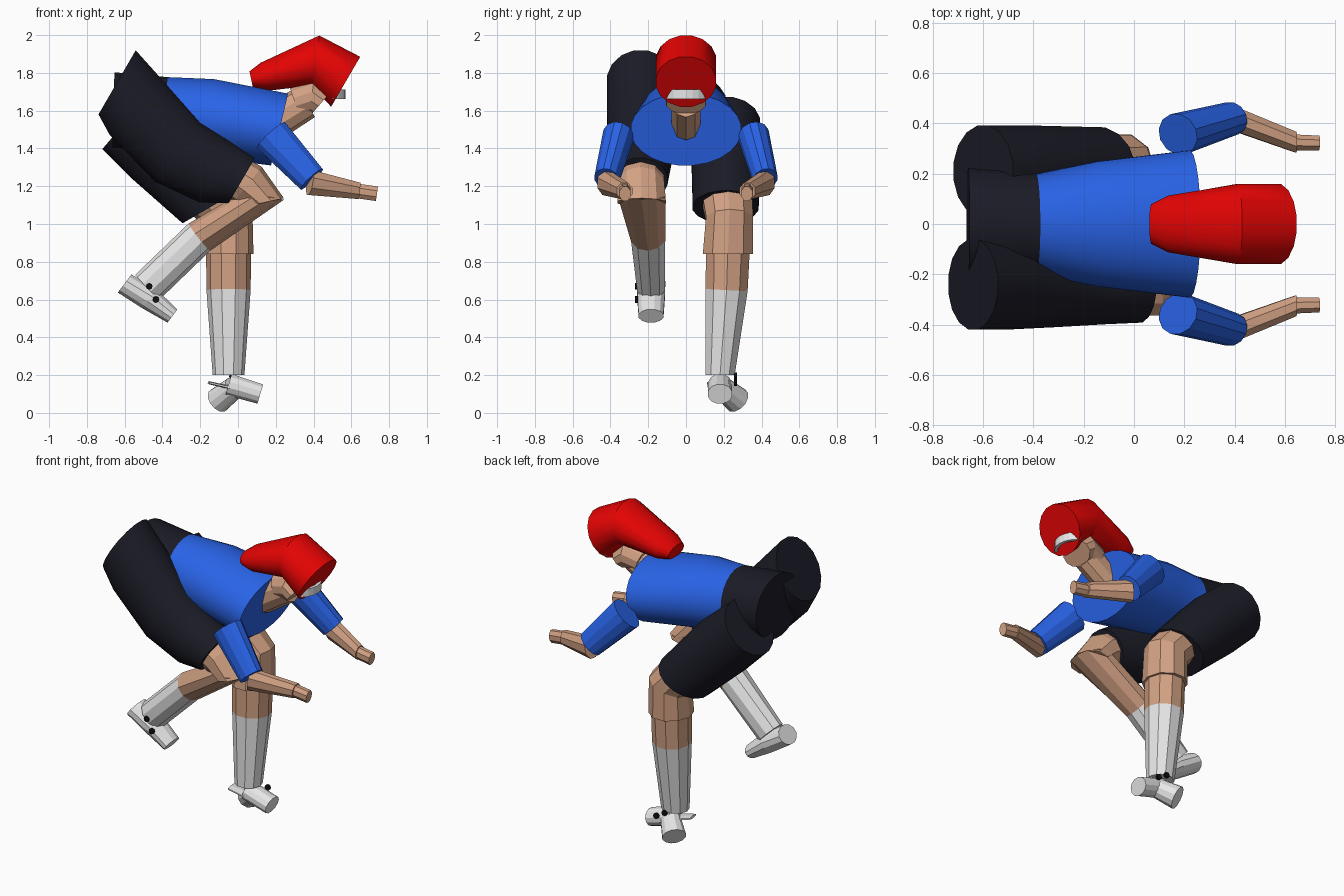
import bpy, bmesh, math
from mathutils import Vector, Matrix

cube = bpy.data.objects.get("Cube")
if cube:
    bpy.data.objects.remove(cube, do_unlink=True)


def material(name, r, g, b):
    mat = bpy.data.materials.new(name)
    mat.use_nodes = True
    mat.diffuse_color = (r, g, b, 1)
    node = next(n for n in mat.node_tree.nodes if n.type == 'BSDF_PRINCIPLED')
    node.inputs["Base Color"].default_value = (r, g, b, 1)
    node.inputs["Roughness"].default_value = 0.7
    return mat


RED = material("helmet red", 0.78, 0.001, 0.001)
BLUE = material("shirt blue", 0.022, 0.125, 0.8)
DARK = material("shorts charcoal", 0.011, 0.011, 0.02)
SKIN = material("skin tan", 0.65, 0.36, 0.23)
WHITE = material("sock white", 0.84, 0.84, 0.84)
BLACK = material("button black", 0.005, 0.005, 0.005)


def finish(name, bm, mats, smooth=False):
    bmesh.ops.recalc_face_normals(bm, faces=bm.faces)
    mesh = bpy.data.meshes.new(name)
    bm.to_mesh(mesh)
    bm.free()
    obj = bpy.data.objects.new(name, mesh)
    bpy.context.scene.collection.objects.link(obj)
    for mat in mats:
        mesh.materials.append(mat)
    if smooth:
        bpy.ops.object.select_all(action='DESELECT')
        obj.select_set(True)
        bpy.context.view_layer.objects.active = obj
        bpy.ops.object.shade_smooth_by_angle(angle=math.radians(35))
    return obj


def tube(name, rings, mats, sides=10, smooth=False, ends=(None, None), bands=None):
    """Loft ellipses (x, y, z, half width, half height); ends give (x, z) cap normals."""
    bm = bmesh.new()
    points = [Vector(r[:3]) for r in rings]
    loops = []
    last = len(rings) - 1
    for i, (x, y, z, width, height) in enumerate(rings):
        ahead = (points[min(i + 1, last)] - points[i]).normalized()
        behind = (points[i] - points[max(i - 1, 0)]).normalized()
        axis = (ahead + behind).normalized()
        cap = ends[0] if i == 0 else ends[1] if i == last else None
        if cap:
            axis = Vector((cap[0], 0, cap[1])).normalized()
        side = Vector((0, 1, 0))
        side = (side - axis * axis.dot(side)).normalized()
        up = axis.cross(side)
        loop = []
        for k in range(sides):
            a = math.tau * (k + 0.5) / sides
            loop.append(bm.verts.new(points[i] + side * width * math.cos(a) + up * height * math.sin(a)))
        loops.append(loop)
    for i in range(last):
        for k in range(sides):
            j = (k + 1) % sides
            face = bm.faces.new((loops[i][k], loops[i][j], loops[i + 1][j], loops[i + 1][k]))
            face.material_index = bands[i] if bands else 0
    bm.faces.new(loops[0]).material_index = bands[0] if bands else 0
    bm.faces.new(loops[-1]).material_index = bands[-1] if bands else 0
    return finish(name, bm, mats, smooth)


def button(name, x, y, z):
    bm = bmesh.new()
    bmesh.ops.create_cone(bm, cap_ends=True, segments=8, radius1=0.018, radius2=0.018, depth=0.016,
                          matrix=Matrix.Translation((x, y, z)) @ Matrix.Rotation(math.pi / 2, 4, 'X'))
    finish(name, bm, [BLACK])


# Trunk: shirt with the seat of the shorts behind it
tube("trunk", [(-0.66, 0, 1.605, 0.225, 0.2), (-0.39, 0, 1.575, 0.2, 0.205),
               (-0.15, 0, 1.56, 0.25, 0.21), (0.22, 0, 1.50, 0.295, 0.197)],
     [DARK, BLUE], 24, True, ((1, -0.03), (0.97, -0.23)), (0, 1, 1))

# Shorts legs
tube("front_shorts_leg", [(-0.64, -0.24, 1.75, 0.183, 0.2), (-0.525, -0.24, 1.6, 0.183, 0.205),
                          (-0.32, -0.24, 1.38, 0.173, 0.2), (-0.13, -0.245, 1.28, 0.157, 0.185),
                          (0.02, -0.245, 1.23, 0.15, 0.14)],
     [DARK], 16, True, ((0.86, -0.5), (0.86, -0.5)))
tube("back_shorts_leg", [(-0.6, 0.21, 1.535, 0.185, 0.185), (-0.42, 0.21, 1.37, 0.185, 0.195),
                         (-0.145, 0.21, 1.09, 0.178, 0.175)],
     [DARK], 16, True, ((0.76, -0.65), (0.5, -0.86)))

# Front leg, lifted behind
tube("front_knee", [(-0.06, -0.24, 1.28, 0.125, 0.11), (0.05, -0.24, 1.21, 0.13, 0.12),
                    (0.145, -0.235, 1.115, 0.135, 0.1)], [SKIN], ends=(None, (0.2, -0.9)))
tube("front_shin", [(0.135, -0.235, 1.15, 0.132, 0.11), (-0.205, -0.2, 0.93, 0.095, 0.092),
                    (-0.48, -0.185, 0.665, 0.077, 0.092)],
     [SKIN, WHITE], ends=((-0.2, -1), None), bands=(0, 1))
tube("front_shoe", [(-0.6, -0.185, 0.685, 0.078, 0.062), (-0.47, -0.185, 0.605, 0.075, 0.065),
                    (-0.347, -0.185, 0.513, 0.068, 0.045)],
     [WHITE], 12, False, ((0.8, -0.6), None))

# Back leg, standing
tube("back_knee", [(-0.14, 0.22, 1.13, 0.14, 0.13), (-0.05, 0.23, 1.03, 0.13, 0.135),
                   (-0.05, 0.222, 0.84, 0.14, 0.132)], [SKIN], ends=(None, (0, -1)))
tube("back_shin", [(-0.05, 0.225, 0.98, 0.125, 0.12), (-0.05, 0.215, 0.65, 0.117, 0.117),
                   (-0.05, 0.18, 0.2, 0.082, 0.084)],
     [SKIN, WHITE], ends=((0, -1), (0, -1)), bands=(0, 1))
tube("back_shoe_toe", [(-0.05, 0.18, 0.15, 0.065, 0.06), (0.118, 0.18, 0.1, 0.067, 0.055)],
     [WHITE], 12)
tube("back_shoe_heel", [(-0.02, 0.19, 0.135, 0.06, 0.06), (-0.105, 0.272, 0.066, 0.073, 0.07)],
     [WHITE], 12)
tube("back_shoe_tongue", [(-0.155, 0.15, 0.16, 0.045, 0.008), (0.0, 0.17, 0.125, 0.06, 0.01)],
     [WHITE], 6)

# Shoe buttons
for label, x, y, z in (("front_upper", -0.47, -0.262, 0.67), ("front_lower", -0.435, -0.262, 0.6),
                       ("back_upper", -0.03, 0.262, 0.195), ("back_lower", 0.03, 0.262, 0.16)):
    button(label + "_button", x, y, z)

# Arms, one each side of the trunk
for label, s in (("front", -1), ("back", 1)):
    tube(label + "_sleeve", [(0.175, s * 0.357, 1.47, 0.084, 0.104), (0.39, s * 0.42, 1.237, 0.067, 0.082)],
         [BLUE], 12)
    tube(label + "_forearm", [(0.38, s * 0.425, 1.22, 0.05, 0.072), (0.645, s * 0.325, 1.175, 0.045, 0.047)],
         [SKIN], 8, False, (None, (0.99, -0.1)))
    tube(label + "_hand", [(0.63, s * 0.325, 1.175, 0.034, 0.042), (0.735, s * 0.322, 1.16, 0.032, 0.042)],
         [SKIN], 8)

# Neck flaring into the face
tube("neck", [(0.17, 0, 1.53, 0.08, 0.1), (0.36, 0, 1.645, 0.08, 0.092)], [SKIN])
tube("face", [(0.3, 0, 1.645, 0.083, 0.085), (0.39, 0, 1.675, 0.11, 0.095), (0.44, 0, 1.64, 0.108, 0.078)],
     [SKIN], 12, False, (None, (0.75, -0.65)))

# Helmet swept backwards
tube("helmet", [(0.07, 0, 1.765, 0.08, 0.045), (0.14, 0, 1.78, 0.115, 0.078),
                (0.41, 0, 1.865, 0.162, 0.137), (0.57, 0, 1.753, 0.162, 0.156)],
     [RED], 16, True, (None, (0.86, -0.5)))

# Curved visor band
bm = bmesh.new()
previous = None
for step in range(9):
    a = math.radians(-60 + 15 * step)
    x, y = 0.44 + 0.13 * math.cos(a), 0.13 * math.sin(a)
    pair = [bm.verts.new((x, y, z)) for z in (1.662, 1.712)]
    if previous:
        bm.faces.new((previous[0], pair[0], pair[1], previous[1]))
    previous = pair
visor = finish("visor", bm, [WHITE])
thick = visor.modifiers.new("thickness", 'SOLIDIFY')
thick.thickness = 0.02
